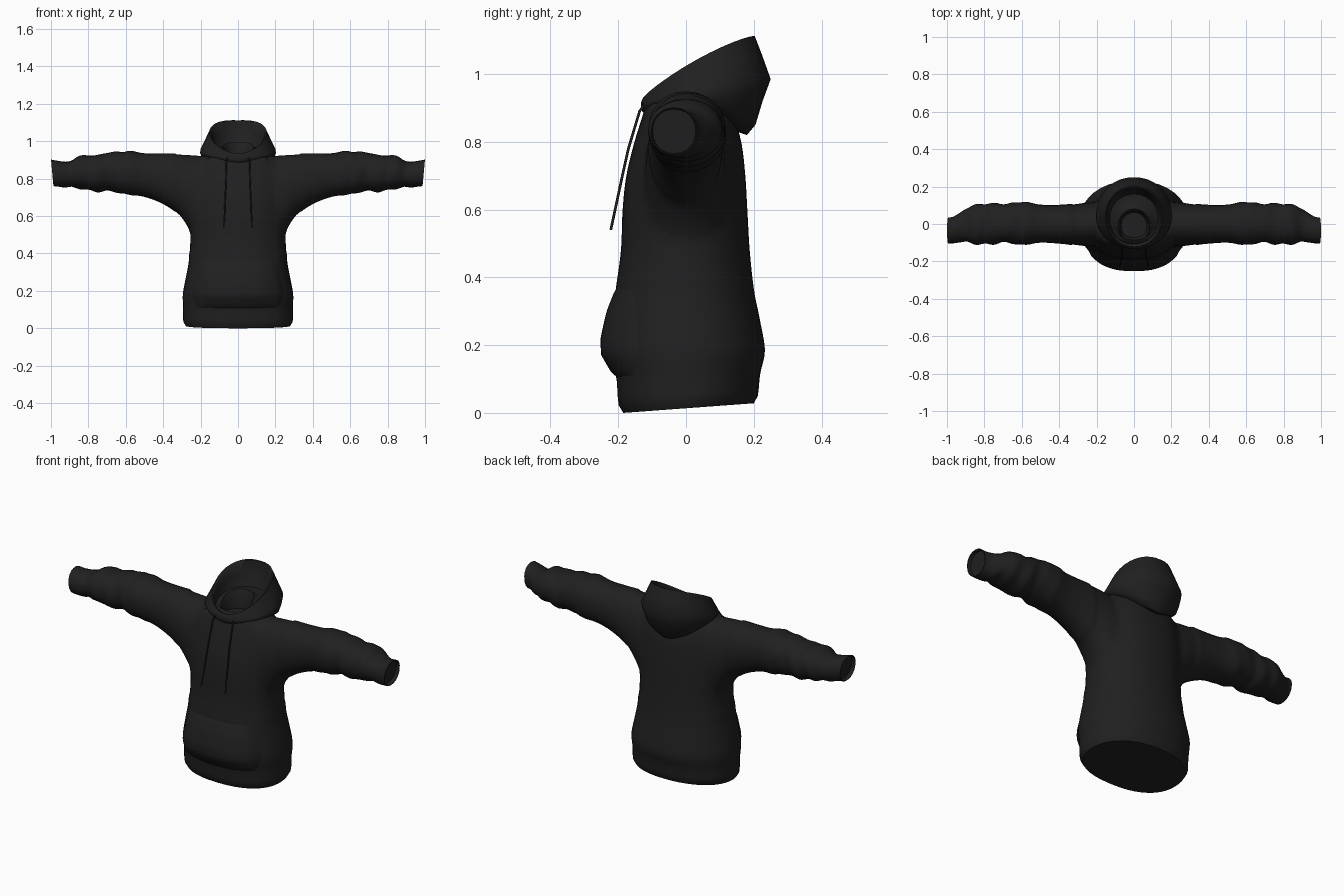
import bpy, bmesh, math

if "Cube" in bpy.data.objects:
    bpy.data.objects.remove(bpy.data.objects["Cube"])

fabric = bpy.data.materials.new("black_fabric")
fabric.diffuse_color = (0.0145, 0.0145, 0.0145, 1)
fabric.use_nodes = True
fabric.node_tree.nodes["Principled BSDF"].inputs["Base Color"].default_value = fabric.diffuse_color


def sample(rows, t):
    """Smooth interpolation of table rows, keyed on their first column."""
    n = len(rows)
    t = min(max(t, rows[0][0]), rows[-1][0])
    i = next(k for k in range(n - 1) if t <= rows[k + 1][0])
    a, b = rows[i], rows[i + 1]
    h = b[0] - a[0]
    s = (t - a[0]) / h
    out = []
    for c in range(1, len(a)):
        def slope(k):
            lo, hi = rows[max(k - 1, 0)], rows[min(k + 1, n - 1)]
            return (hi[c] - lo[c]) / (hi[0] - lo[0])
        out.append((2*s**3 - 3*s*s + 1) * a[c] + (s**3 - 2*s*s + s) * h * slope(i)
                   + (3*s*s - 2*s**3) * b[c] + (s**3 - s*s) * h * slope(i + 1))
    return out


def unit(a, n):
    """Point on a unit superellipse."""
    c, s = math.cos(a), math.sin(a)
    return (math.copysign(abs(c) ** (2 / n), c), math.copysign(abs(s) ** (2 / n), s))


def make(name, bm, angle=40):
    bmesh.ops.recalc_face_normals(bm, faces=bm.faces)
    me = bpy.data.meshes.new(name)
    bm.to_mesh(me)
    bm.free()
    ob = bpy.data.objects.new(name, me)
    bpy.context.collection.objects.link(ob)
    me.materials.append(fabric)
    smooth(ob, angle)
    return ob


def smooth(ob, angle=40):
    bpy.ops.object.select_all(action='DESELECT')
    ob.select_set(True)
    bpy.context.view_layer.objects.active = ob
    bpy.ops.object.shade_smooth_by_angle(angle=math.radians(angle))


def loft(name, rings, caps=True, angle=40):
    bm = bmesh.new()
    vs = [[bm.verts.new(p) for p in r] for r in rings]
    for a, b in zip(vs, vs[1:]):
        for i in range(len(a)):
            j = (i + 1) % len(a)
            bm.faces.new((a[i], a[j], b[j], b[i]))
    if caps:
        bm.faces.new(vs[0])
        bm.faces.new(vs[-1])
    return make(name, bm, angle)


# Torso: height, half width, front depth, back depth
TORSO = [(0, .280, .185, .200), (.02, .292, .198, .211), (.10, .293, .205, .219),
         (.18, .295, .220, .233), (.28, .277, .218, .217), (.36, .263, .208, .201),
         (.48, .259, .192, .188), (.60, .258, .187, .181), (.70, .257, .176, .175),
         (.80, .252, .152, .163), (.87, .240, .130, .141), (.91, .205, .115, .120),
         (.935, .10, .085, .085)]
EXP, EXP_BACK = 2.35, 2.15


def tilt(y, z):
    return z + .028 * (y + .185) / .38 * max(0, 1 - z / .2)


rings = []
for k in range(41):
    z = .935 * k / 40
    w, f, b = sample(TORSO, z)
    ring = []
    for i in range(40):
        u, v = unit(math.tau * i / 40, EXP_BACK if i < 20 else EXP)
        y = v * (b if v > 0 else f)
        ring.append((w * u, y, tilt(y, z)))
    rings.append(ring)
# neck opening sinks a little
rings.append([(x * .75, y * .85, .89) for x, y, z in rings[-1]])
body = loft("hoodie_body", rings)

# Sleeves: x, bottom z, top z, front y, back y
SLEEVE = [(.10, .50, .925, -.120, .120), (.20, .47, .932, -.127, .124),
          (.25, .51, .935, -.125, .121), (.30, .590, .936, -.118, .112),
          (.35, .635, .935, -.110, .106), (.42, .675, .934, -.103, .102),
          (.50, .703, .936, -.100, .104), (.57, .713, .948, -.110, .117),
          (.62, .720, .944, -.110, .117), (.69, .735, .940, -.097, .107),
          (.75, .728, .925, -.110, .112), (.80, .741, .925, -.106, .106),
          (.85, .745, .920, -.110, .104), (.89, .757, .895, -.094, .083),
          (.92, .752, .890, -.097, .066), (.96, .757, .896, -.103, .040),
          (.99, .760, .902, -.104, .034)]


def sleeve(name, side):
    rings = []
    for k in range(60):
        x = .115 + .875 * k / 59
        z0, z1, y0, y1 = sample(SLEEVE, x)
        fold = .02 * min(1, max(0, (x - .5) / .1)) * min(1, max(0, (.93 - x) / .1))
        ring = []
        for i in range(24):
            a = math.tau * i / 24
            u, v = unit(a, 2.15)
            s = 1 + fold * math.sin(70 * x + 2 * math.sin(2 * a))
            y = (y0 + y1) / 2 + s * u * (y1 - y0) / 2
            z = (z0 + z1) / 2 + s * v * (z1 - z0) / 2
            lean = .09 * (z - .83) * max(0, (x - .9) / .09)
            ring.append((side * (x + .003 + lean), y, z))
        rings.append(ring)
    # recessed cuff opening
    for scale, back in ((.95, 0), (.92, .02)):
        rings.append([(p[0] - side * back, -.035 + (p[1] + .035) * scale,
                       .831 + (p[2] - .831) * scale) for p in rings[59]])
    return loft(name, rings)


# Join the sleeves to the torso
for side in (1, -1):
    arm = sleeve("sleeve", side)
    mod = body.modifiers.new("join", 'BOOLEAN')
    mod.operation, mod.solver, mod.object = 'UNION', 'EXACT', arm
    bpy.context.view_layer.objects.active = body
    bpy.ops.object.modifier_apply(modifier=mod.name)
    bpy.data.objects.remove(arm)
bm = bmesh.new()
bm.from_mesh(body.data)
seam = [v for v in bm.verts if .15 < abs(v.co.x) < .34 and v.co.z > .42]
for _ in range(6):
    bmesh.ops.smooth_vert(bm, verts=seam, factor=.5,
                          use_axis_x=True, use_axis_y=True, use_axis_z=True)
bm.to_mesh(body.data)
bm.free()
smooth(body, 50)

# Hood: front y, front z, back y, back z, half width, side lift
# (outside upwards, over the rim, down the pouch, over the collar, into the neck)
HOOD = [(-.095, .880, .155, .828, .150, .05), (-.120, .880, .180, .820, .178, .06),
        (-.130, .890, .205, .850, .196, .05), (-.133, .905, .226, .920, .203, .025),
        (-.132, .918, .250, .985, .200, .008), (-.128, .928, .225, 1.055, .174, .015),
        (-.122, .935, .203, 1.112, .153, .024), (-.114, .932, .195, 1.110, .143, .02),
        (-.108, .918, .190, 1.050, .140, .01), (-.102, .908, .160, .975, .130, .005),
        (-.098, .908, .115, .970, .105, .01), (-.095, .908, .080, .995, .084, .012),
        (-.088, .898, .068, .970, .074, .005), (-.080, .885, .062, .890, .068, 0)]
rings = []
for yf, zf, yb, zb, w, lift in HOOD:
    ring = []
    for i in range(36):
        a = math.tau * i / 36
        t = (1 - math.cos(a)) / 2
        ring.append((w * unit(a, 2.1)[1], yf + (yb - yf) * t,
                     zf + (zb - zf) * t + lift * abs(math.sin(a)) ** 1.5))
    rings.append(ring)
loft("hood", rings, caps=False, angle=60)

# Front pouch pocket: height, half width
POCKET = [(.105, .222), (.16, .240), (.20, .246), (.28, .226), (.37, .198)]
bm = bmesh.new()
NU, NV = 28, 16
grid = []
for j in range(NV + 1):
    z = .105 + .265 * j / NV
    half, = sample(POCKET, z)
    w, f, b = sample(TORSO, z)
    row = []
    for i in range(NU + 1):
        u = -1 + 2 * i / NU
        x = u * half
        y = -f * (1 - min(1, abs(x) / w) ** EXP) ** (1 / EXP)
        low = min(1, j / 4) * min(1, (NV - j) / 9)
        side_lip = .006 * min(1, (NV - j) / 4)
        puff = -.003 if i in (0, NU) or j in (0, NV) else side_lip + .025 * low * (1 - u ** 4)
        row.append(bm.verts.new((x * (1 + puff * .3), y - puff, tilt(y, z))))
    grid.append(row)
for a, b in zip(grid, grid[1:]):
    for i in range(NU):
        bm.faces.new((a[i], a[i + 1], b[i + 1], b[i]))
make("front_pocket", bm)

# Drawstrings
for side, label in ((1, "left"), (-1, "right")):
    cu = bpy.data.curves.new("drawstring_" + label, 'CURVE')
    cu.dimensions = '3D'
    cu.bevel_depth, cu.bevel_resolution, cu.use_fill_caps = .004, 1, True
    sp = cu.splines.new('POLY')
    pts = [(.055, -.120, .915), (.062, -.137, .89), (.065, -.170, .78),
           (.069, -.190, .69), (.072, -.207, .61), (.076, -.222, .54)]
    sp.points.add(len(pts) - 1)
    for p, (x, y, z) in zip(sp.points, pts):
        p.co = (side * x, y, z, 1)
    cu.materials.append(fabric)
    bpy.context.collection.objects.link(bpy.data.objects.new(cu.name, cu))
